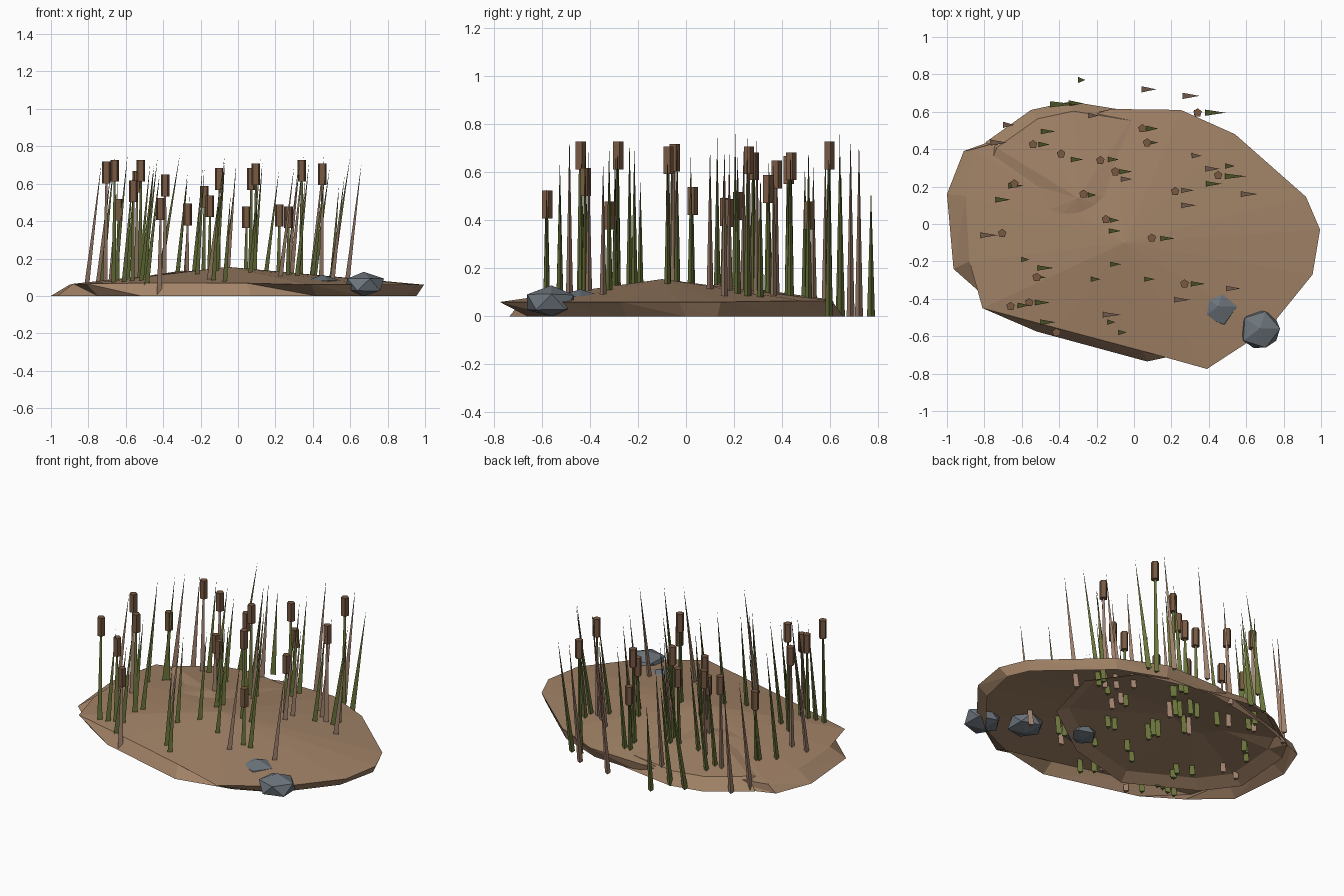
import bpy, bmesh, math, random
from mathutils import Vector

if "Cube" in bpy.data.objects:
    bpy.data.objects.remove(bpy.data.objects["Cube"])

random.seed(4)


def material(name, rgb):
    m = bpy.data.materials.new(name)
    m.diffuse_color = (*rgb, 1)
    m.use_nodes = True
    m.node_tree.nodes["Principled BSDF"].inputs["Base Color"].default_value = m.diffuse_color
    return m


EARTH = material("earth brown", (0.36, 0.225, 0.135))
GREEN = material("reed green", (0.15, 0.18, 0.045))
TAN = material("dry reed", (0.37, 0.23, 0.16))
HEAD = material("seed head brown", (0.19, 0.10, 0.055))
STONE = material("stone grey", (0.15, 0.175, 0.20))


def finish(name, bm, mat):
    bmesh.ops.recalc_face_normals(bm, faces=bm.faces)
    me = bpy.data.meshes.new(name)
    bm.to_mesh(me)
    bm.free()
    me.materials.append(mat)
    ob = bpy.data.objects.new(name, me)
    bpy.context.collection.objects.link(ob)
    return ob


def mound(name, lower, upper, apex):
    """Open-bottomed shell: foot ring, rim ring, peak."""
    bm = bmesh.new()
    lo = [bm.verts.new((x, y, 0)) for x, y in lower]
    up = [bm.verts.new(p) for p in upper]
    top = bm.verts.new(apex)
    n = len(lo)
    for i in range(n):
        j = (i + 1) % n
        bm.faces.new((lo[i], lo[j], up[i]))
        bm.faces.new((lo[j], up[j], up[i]))
        bm.faces.new((up[i], up[j], top))
    return finish(name, bm, EARTH)


# main mound
foot = [(-.965, -.24), (-.75, -.43), (-.52, -.575), (.07, -.735), (.42, -.66),
        (.66, -.55), (.9, -.25), (.955, 0), (.9, .13), (.52, .47),
        (.24, .58), (-.1, .6), (-.55, .52), (-.91, .39), (-1, .16)]
rim = [(-.88, -.2, .065), (-.81, -.45, .065), (-.4, -.56, .07), (.05, -.68, .068),
       (.39, -.775, .06), (.72, -.56, .06), (.955, -.27, .06), (.995, -.03, .06),
       (.92, .145, .06), (.54, .48, .065), (.25, .61, .065), (-.12, .615, .06),
       (-.5, .5, .06), (-.86, .4, .05), (-.9, .15, .06)]
mound("main_mound", foot, rim, (-.05, -.1, .155))

# smaller mound that breaks through at the back left
foot2 = [(-.9, -.1), (-.87, .3), (-.79, .44), (-.55, .61), (-.34, .655), (0, .6),
         (.4, .5), (.58, .25), (.48, -.13), (.1, -.4), (-.34, -.52), (-.75, -.3)]
rim2 = []
for x, y in foot2:
    back_left = x < 0.05 and y > 0.35
    k = .91 if back_left else .88
    rim2.append((-.17 + (x + .17) * k, .08 + (y - .08) * k, .07 if back_left else .04))
mound("back_mound", foot2, rim2, (-.3, .14, .135))


# stones
def stone(name, x, y, z, r, squash, seed):
    rng = random.Random(seed)
    bm = bmesh.new()
    bmesh.ops.create_icosphere(bm, subdivisions=1, radius=r)
    for v in bm.verts:
        v.co *= rng.uniform(.94, 1.08)
        v.co.z *= squash
        v.co += Vector((x, y, z))
        v.co.z = max(v.co.z, 0)
    finish(name, bm, STONE)


stone("edge_stone", .672, -.56, .06, .115, .6, 1)
stone("half_buried_stone", .45, -.44, .055, .11, .55, 2)
stone("buried_stone", .16, -.29, .04, .10, .5, 3)


# reeds
def spike(bm, x, y, h, lean, r=.019, tip=0.0):
    """Three-sided blade narrowing upwards and leaning to +x."""
    base, top = [], []
    for a in (0, 2 * math.pi / 3, 4 * math.pi / 3):
        c, s = math.cos(a), math.sin(a)
        base.append(bm.verts.new((x + r * c, y + r * s, 0)))
        if tip:
            top.append(bm.verts.new((x + lean + tip * c, y + tip * s, h)))
    bm.faces.new(base[::-1])
    if not tip:
        top = [bm.verts.new((x + lean, y, h))] * 3
    else:
        bm.faces.new(top)
    for i in range(3):
        j = (i + 1) % 3
        f = (base[i], base[j], top[j], top[i]) if tip else (base[i], base[j], top[0])
        bm.faces.new(f)


# base x, base y, lean
green_blades = [
    (-.29, .77, .03), (.39, .595, .1), (-.44, .64, .13), (-.34, .645, .07),
    (-.50, .495, .08), (-.34, .345, .07), (.07, .51, .06), (.07, .435, .06),
    (-.51, .425, .06), (-.14, .345, .06), (-.08, .28, .07), (.49, .31, .05),
    (.48, .255, .12), (-.25, .155, .05), (.38, .215, .09), (-.67, .205, .08),
    (-.74, .13, .08), (-.13, .02, .05), (-.14, -.037, .07), (.13, -.077, .09),
    (-.60, -.19, .04), (-.52, -.235, .09), (-.54, -.285, .07), (-.23, -.295, .05),
    (-.13, -.215, .06), (.05, -.295, .06), (.30, -.32, .08), (-.62, -.435, .06),
    (-.53, -.42, .08), (-.50, -.525, .08), (-.14, -.525, .04), (-.08, -.58, .04)]
tan_blades = [
    (.05, .72, .07), (.27, .685, .08), (-.69, .53, .05), (-.76, .435, .08),
    (-.24, .58, .05), (.31, .365, .05), (.38, .295, .08), (-.07, .24, .06),
    (.25, .18, .07), (.57, .16, .09), (.25, .1, .08), (-.82, -.06, .09),
    (.49, -.345, .08), (.21, -.405, .09), (-.17, -.485, .1)]

for name, blades, mat in (("green_reeds", green_blades, GREEN), ("dry_reeds", tan_blades, TAN)):
    bm = bmesh.new()
    for x, y, lean in blades:
        spike(bm, x, y, min(.76, .43 + 2.4 * lean + random.uniform(0, .15)), lean)
    finish(name, bm, mat)

# cattails: x, y, height of the seed head's middle
cattails = [
    (-.66, -.44, .67), (-.56, -.42, .56), (-.415, -.58, .465), (.27, -.32, .42),
    (-.52, -.285, .67), (-.705, -.05, .66), (.095, -.075, .65), (-.15, .025, .48),
    (-.27, .16, .435), (.22, .175, .43), (-.64, .215, .46), (.45, .26, .65),
    (-.1, .28, .625), (-.18, .34, .53), (-.39, .375, .59), (.07, .435, .625),
    (.045, .51, .42), (-.54, .425, .61), (.34, .595, .67)]

stems = {"green_stems": (bmesh.new(), GREEN), "dry_stems": (bmesh.new(), TAN)}
heads = bmesh.new()
for i, (x, y, z) in enumerate(cattails):
    key = "dry_stems" if i % 3 == 2 else "green_stems"
    spike(stems[key][0], x - .01, y, z, .01, r=.018, tip=.006)
    r, h = .024, .058
    rings = [[heads.verts.new((x + r * math.cos(a * math.tau / 5 + math.pi / 2),
                               y + r * math.sin(a * math.tau / 5 + math.pi / 2), zz))
              for a in range(5)] for zz in (z - h, z + h)]
    heads.faces.new(rings[0][::-1])
    heads.faces.new(rings[1])
    for a in range(5):
        b = (a + 1) % 5
        heads.faces.new((rings[0][a], rings[0][b], rings[1][b], rings[1][a]))
for name, (bm, mat) in stems.items():
    finish(name, bm, mat)
finish("seed_heads", heads, HEAD)
